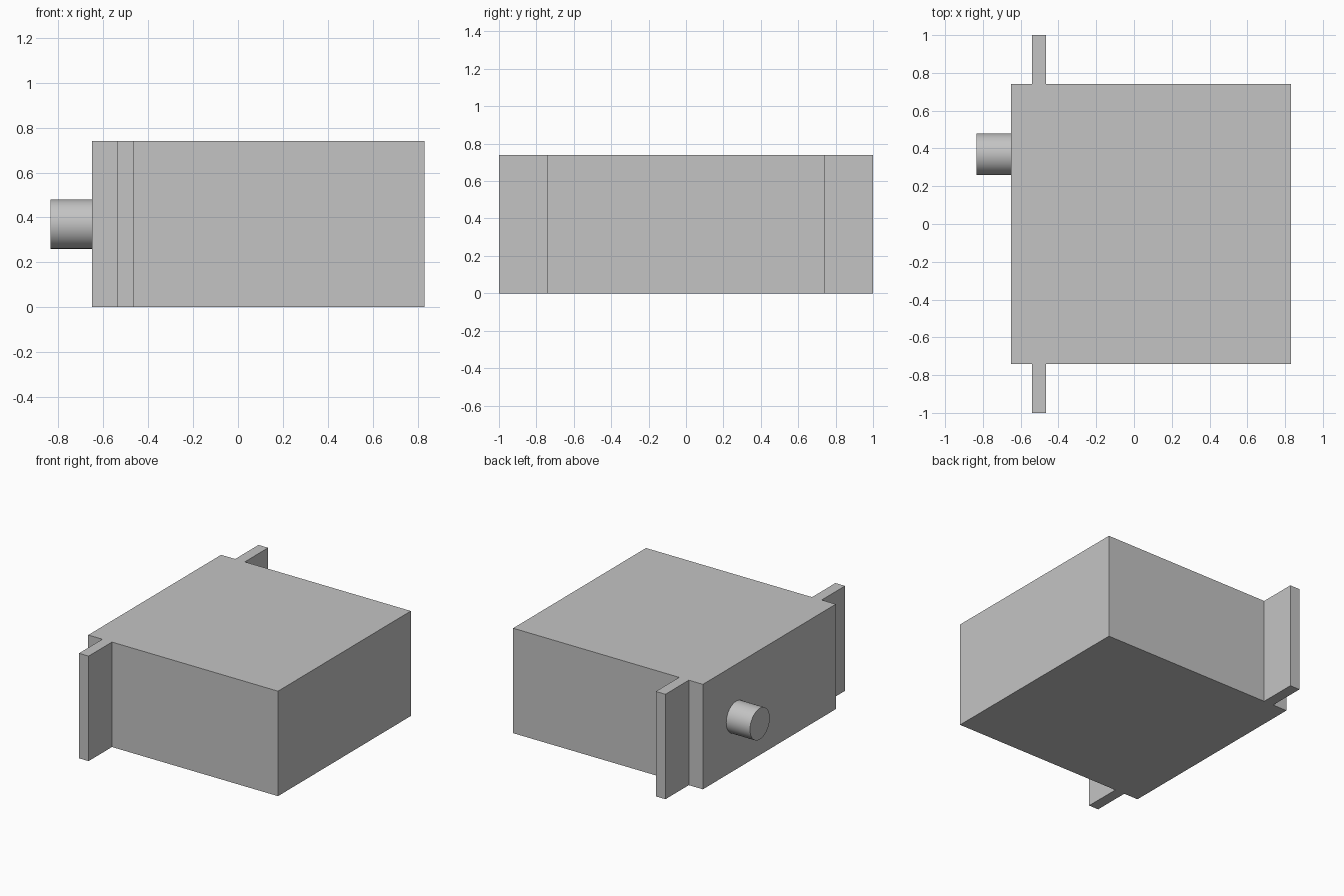
import bpy
import bmesh
import math
from mathutils import Matrix

cube = bpy.data.objects.get("Cube")
if cube:
    bpy.data.objects.remove(cube, do_unlink=True)

HEIGHT = 0.74
BACK, FRONT = -0.65, 0.83        # housing extent along x
HALF = 0.74                      # housing half width along y
LUG_A, LUG_B = -0.54, -0.465     # mounting lug thickness along x
SHAFT_TIP, SHAFT_R = -0.835, 0.11

grey = bpy.data.materials.new("plain grey")
grey.use_nodes = True
colour = (0.55, 0.55, 0.55, 1)
grey.diffuse_color = colour
grey.node_tree.nodes["Principled BSDF"].inputs["Base Color"].default_value = colour


def add_object(name, bm):
    bmesh.ops.recalc_face_normals(bm, faces=bm.faces)
    mesh = bpy.data.meshes.new(name)
    bm.to_mesh(mesh)
    bm.free()
    mesh.materials.append(grey)
    obj = bpy.data.objects.new(name, mesh)
    bpy.context.collection.objects.link(obj)
    return obj


# Housing with a mounting lug on each side: one mirrored outline, extruded up
half = [(FRONT, HALF), (LUG_B, HALF), (LUG_B, 1), (LUG_A, 1), (LUG_A, HALF), (BACK, HALF)]
outline = half + [(x, -y) for x, y in reversed(half)]
bm = bmesh.new()
base = bm.faces.new([bm.verts.new((x, y, 0)) for x, y in outline])
top = bmesh.ops.extrude_face_region(bm, geom=[base], use_keep_orig=True)["geom"]
bmesh.ops.translate(bm, vec=(0, 0, HEIGHT), verts=[v for v in top if isinstance(v, bmesh.types.BMVert)])
add_object("housing_with_lugs", bm)

# Short round shaft standing out of the end face
bm = bmesh.new()
place = Matrix.Translation(((SHAFT_TIP + BACK) / 2, HALF / 2, HEIGHT / 2)) @ Matrix.Rotation(math.pi / 2, 4, "Y")
bmesh.ops.create_cone(bm, cap_ends=True, segments=64, radius1=SHAFT_R, radius2=SHAFT_R,
                      depth=BACK - SHAFT_TIP, matrix=place)
shaft = add_object("shaft", bm)
bpy.ops.object.select_all(action="DESELECT")
shaft.select_set(True)
bpy.context.view_layer.objects.active = shaft
bpy.ops.object.shade_smooth_by_angle(angle=math.radians(30))
